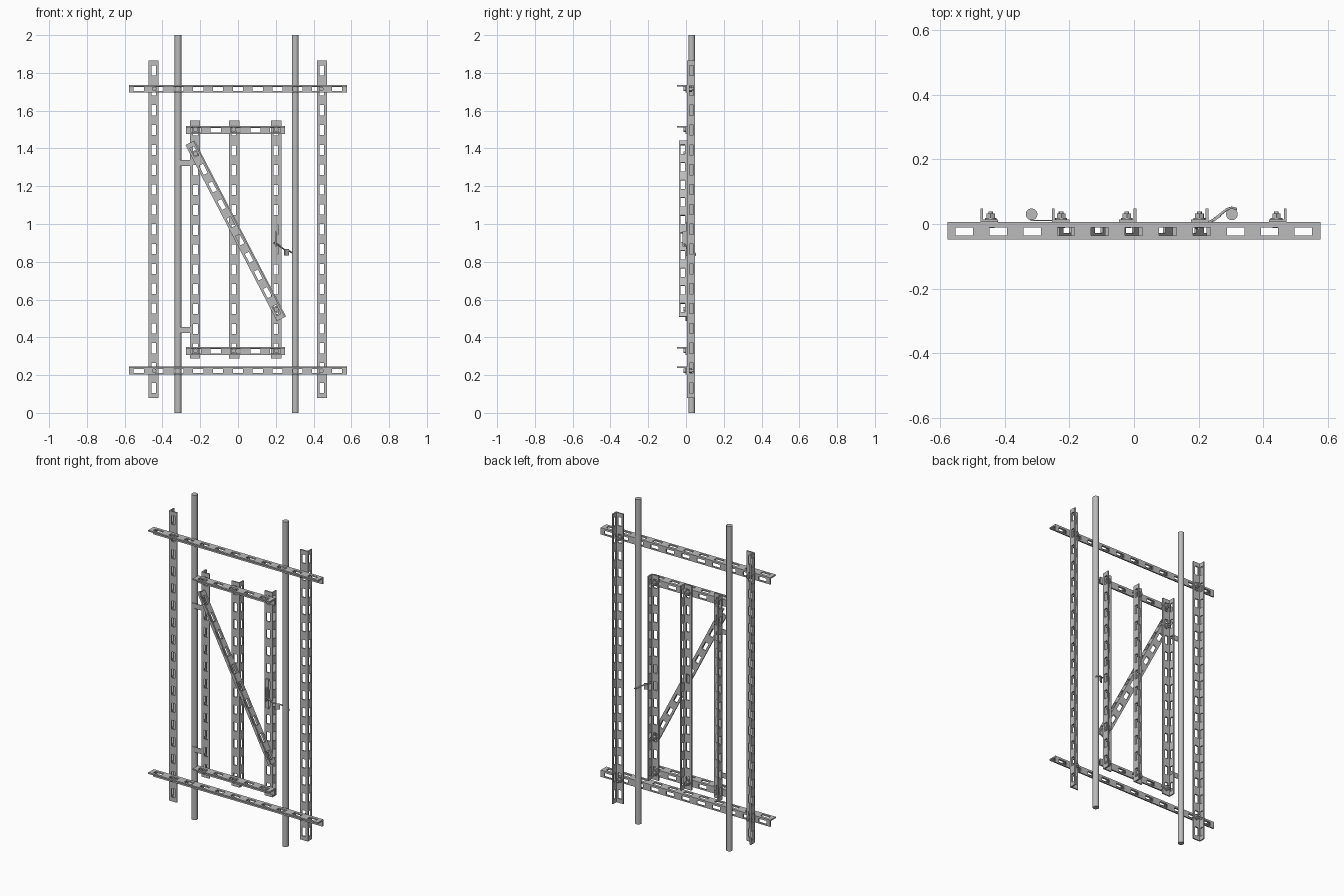
import bpy, bmesh, math
from mathutils import Vector, Matrix

if "Cube" in bpy.data.objects:
    bpy.data.objects.remove(bpy.data.objects["Cube"])

steel = bpy.data.materials.new("grey steel")
steel.use_nodes = True
GREY = (0.5, 0.5, 0.5, 1)
steel.diffuse_color = GREY
steel.node_tree.nodes["Principled BSDF"].inputs["Base Color"].default_value = GREY

X, Y, Z = Vector((1, 0, 0)), Vector((0, 1, 0)), Vector((0, 0, 1))
PITCH, SLOT = 0.105, 0.054       # slot spacing and slot length
WIDE, NARROW, THICK = 0.054, 0.042, 0.008
FACE = 0.006                     # plane where front and rear bars meet


def add(name, bm):
    mesh = bpy.data.meshes.new(name)
    bm.to_mesh(mesh)
    bm.free()
    mesh.materials.append(steel)
    ob = bpy.data.objects.new(name, mesh)
    bpy.context.collection.objects.link(ob)
    return ob


def slotted_angle(name, corner, along, wide, narrow, count):
    """L-shaped bar with a row of slots in both flanges; corner is its outer edge."""
    bm = bmesh.new()
    profile = [wide * w for w in (WIDE, 0.041, 0.017, 0)]
    profile += [narrow * n for n in (0.012, 0.034, NARROW)]
    gap = (PITCH - SLOT) / 2
    stations = [0]
    for i in range(count):
        stations += [i * PITCH + gap, (i + 1) * PITCH - gap]
    stations.append(count * PITCH)
    grid = [[bm.verts.new(Vector(corner) + p + along * s) for p in profile] for s in stations]
    for j in range(len(stations) - 1):
        for i in range(len(profile) - 1):
            if j % 2 and i in (1, 4):
                continue         # open slot
            bm.faces.new((grid[j][i], grid[j][i + 1], grid[j + 1][i + 1], grid[j + 1][i]))
    if wide.cross(narrow).dot(along) > 0:
        bmesh.ops.reverse_faces(bm, faces=bm.faces[:])
    ob = add(name, bm)
    mod = ob.modifiers.new("thickness", 'SOLIDIFY')
    mod.thickness = THICK
    mod.offset = -1
    mod.use_even_offset = True
    return ob


def cylinder(bm, centre, axis, radius, depth, sides):
    m = Matrix.Translation(centre) @ axis.to_track_quat('Z', 'Y').to_matrix().to_4x4()
    bmesh.ops.create_cone(bm, cap_ends=True, segments=sides, radius1=radius,
                          radius2=radius, depth=depth, matrix=m)


def box(name, centre, size, turn=Matrix()):
    bm = bmesh.new()
    m = Matrix.Translation(centre) @ turn @ Matrix.Diagonal((*size, 1))
    bmesh.ops.create_cube(bm, size=1, matrix=m)
    return add(name, bm)


def bolt(name, x, z):
    """Round head in front, shank, washer and hex nut behind."""
    bm = bmesh.new()
    for y, r, d, n in ((-0.007, 0.012, 0.01, 16), (0.014, 0.007, 0.05, 12),
                       (0.016, 0.018, 0.004, 16), (0.025, 0.015, 0.014, 6)):
        cylinder(bm, (x, y, z), Y, r, d, n)
    return add(name, bm)


# Outer frame uprights and gate stiles
for name, x, side, z, count in (("right_upright", -0.475, X, 0.08, 17),
                                ("left_upright", 0.472, -X, 0.08, 17),
                                ("right_stile", -0.254, X, 0.287, 12),
                                ("middle_stile", 0.007, -X, 0.287, 12),
                                ("left_stile", 0.23, -X, 0.287, 12)):
    slotted_angle(name, (x, FACE, z), Z, side, Y, count)

# Frame crossbars and gate rails, wide flange on top pointing forward
for name, x, z, count in (("upper_crossbar", -0.578, 1.737, 11),
                          ("lower_crossbar", -0.578, 0.245, 11),
                          ("gate_top_rail", -0.275, 1.519, 5),
                          ("gate_bottom_rail", -0.275, 0.349, 5)):
    slotted_angle(name, (x, FACE, z), X, -Y, -Z, count)

# Diagonal brace
top = Vector((-0.254, FACE, 1.43))
down = (Vector((0.229, FACE, 0.50)) - top).normalized()
across = Vector((down.z, 0, -down.x))
slotted_angle("diagonal_brace", top - across * WIDE / 2, down, across, -Y, 10)

# Bolts at every joint
for z in (1.715, 0.223):
    for x in (-0.444, 0.441):
        bolt("frame_bolt", x, z)
for z in (1.5, 0.328):
    for x in (-0.225, -0.022, 0.202):
        bolt("gate_bolt", x, z)
bolt("brace_top_bolt", -0.226, 1.372)
bolt("brace_bottom_bolt", 0.203, 0.548)

# Round posts
for name, x in (("hinge_post", -0.317), ("latch_post", 0.303)):
    bm = bmesh.new()
    cylinder(bm, (x, 0.03, 1), Z, 0.018, 2, 24)
    post = add(name, bm)
    bpy.ops.object.select_all(action='DESELECT')
    post.select_set(True)
    bpy.context.view_layer.objects.active = post
    bpy.ops.object.shade_smooth_by_angle(angle=math.radians(40))

# Hinge straps from post to gate
for name, z in (("upper_hinge", 1.322), ("lower_hinge", 0.438)):
    box(name, (-0.282, 0.011, z), (0.078, 0.004, 0.031))

# Latch: plate, lever, catch and wire hook round the post
box("latch_plate", (0.199, 0.002, 0.92), (0.022, 0.006, 0.18))
box("latch_lever", (0.2, -0.01, 0.92), (0.008, 0.018, 0.08))
box("latch_catch", (0.257, 0.018, 0.85), (0.026, 0.006, 0.036),
    Matrix.Rotation(math.radians(35), 4, 'Z'))
curve = bpy.data.curves.new("latch_hook", 'CURVE')
curve.dimensions = '3D'
curve.bevel_depth = 0.004
curve.bevel_resolution = 2
path = [(0.19, -0.012, 0.9), (0.215, -0.004, 0.888), (0.245, 0.012, 0.865),
        (0.268, 0.03, 0.86), (0.288, 0.046, 0.846), (0.303, 0.05, 0.838),
        (0.318, 0.046, 0.832)]
line = curve.splines.new('POLY')
line.points.add(len(path) - 1)
for point, co in zip(line.points, path):
    point.co = (*co, 1)
curve.materials.append(steel)
bpy.context.collection.objects.link(bpy.data.objects.new("latch_hook", curve))
